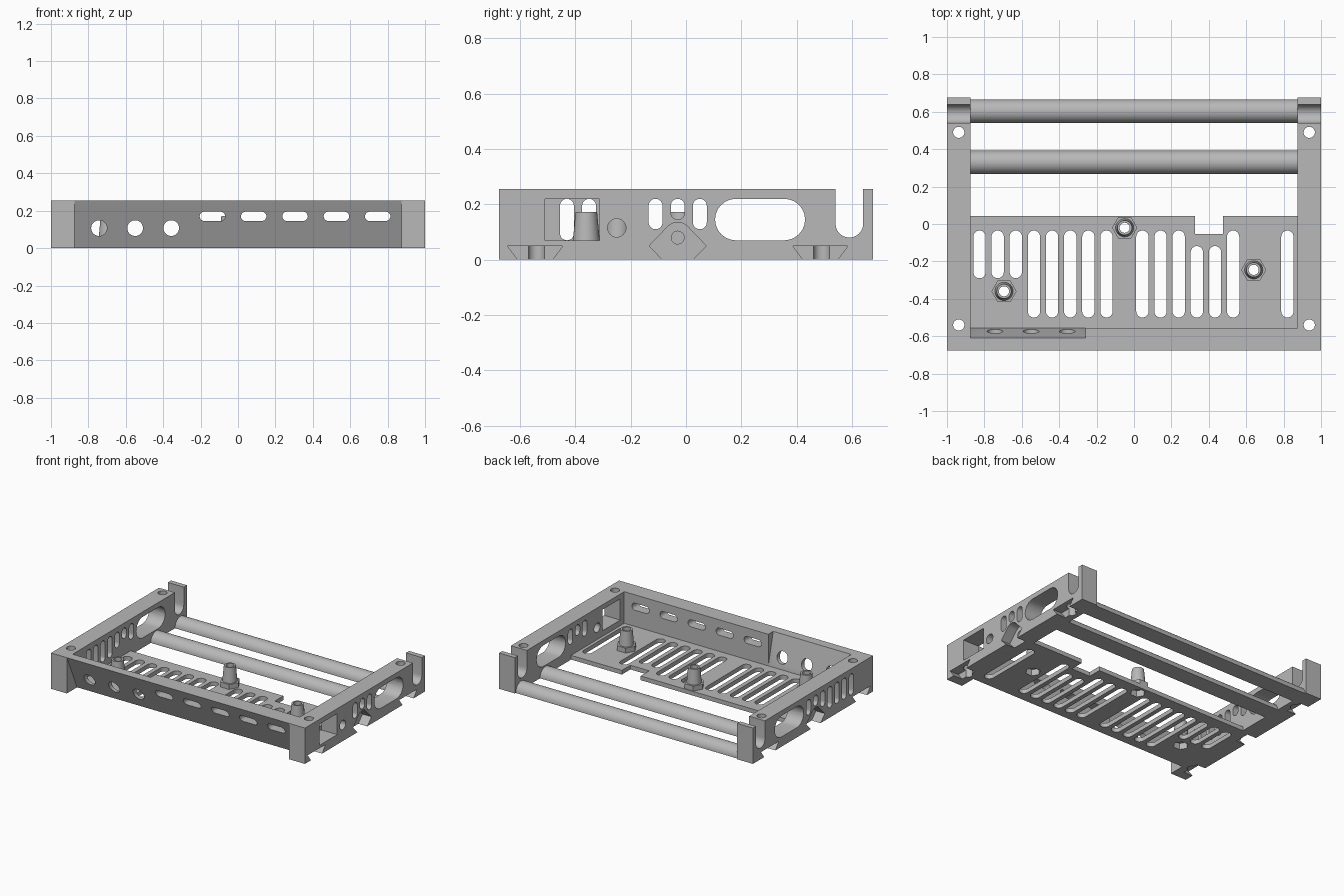
import bpy, bmesh
from math import pi, cos, sin

old = bpy.data.objects.get("Cube")
if old:
    bpy.data.objects.remove(old, do_unlink=True)

grey = bpy.data.materials.new("plain grey")
grey.use_nodes = True
COLOUR = (0.48, 0.48, 0.48, 1)
grey.diffuse_color = COLOUR
grey.node_tree.nodes["Principled BSDF"].inputs["Base Color"].default_value = COLOUR

H = 0.255        # frame height
INNER = 0.875    # inner face of the side walls
FLOOR = 0.03     # floor thickness


def place(axis, a, b, t):
    return {"x": (t, a, b), "y": (a, t, b), "z": (a, b, t)}[axis]


def rect(a0, a1, b0, b1):
    return [(a0, b0), (a1, b0), (a1, b1), (a0, b1)]


def circle(a, b, r, n=32):
    return [(a + r * cos(2 * pi * i / n), b + r * sin(2 * pi * i / n)) for i in range(n)]


def slot(a0, a1, b0, b1, n=12):
    """Stadium outline filling a rectangle, rounded on its short ends."""
    r = min(a1 - a0, b1 - b0) / 2
    tall = (b1 - b0) > (a1 - a0)
    start = 0 if tall else -pi / 2
    ends = ((a0 + r, b1 - r), (a0 + r, b0 + r)) if tall else ((a1 - r, b0 + r), (a0 + r, b0 + r))
    return [(ca + r * cos(start + k * pi + pi * i / n), cb + r * sin(start + k * pi + pi * i / n))
            for k, (ca, cb) in enumerate(ends) for i in range(n + 1)]


def prisms(name, axis, lo, hi, outlines):
    """One object holding an extrusion of every outline along the axis."""
    bm = bmesh.new()
    for outline in outlines:
        base = [bm.verts.new(place(axis, a, b, lo)) for a, b in outline]
        top = [bm.verts.new(place(axis, a, b, hi)) for a, b in outline]
        bm.faces.new(base)
        bm.faces.new(top)
        for i in range(len(base)):
            j = (i + 1) % len(base)
            bm.faces.new((base[i], base[j], top[j], top[i]))
    bmesh.ops.recalc_face_normals(bm, faces=bm.faces)
    mesh = bpy.data.meshes.new(name)
    bm.to_mesh(mesh)
    bm.free()
    mesh.materials.append(grey)
    obj = bpy.data.objects.new(name, mesh)
    bpy.context.scene.collection.objects.link(obj)
    return obj


def activate(obj):
    bpy.ops.object.select_all(action="DESELECT")
    obj.select_set(True)
    bpy.context.view_layer.objects.active = obj


def boolean(obj, other, operation="DIFFERENCE"):
    mod = obj.modifiers.new("bool", "BOOLEAN")
    mod.operation, mod.solver, mod.object = operation, "EXACT", other
    activate(obj)
    bpy.ops.object.modifier_apply(modifier=mod.name)
    bpy.data.objects.remove(other, do_unlink=True)


def cut(obj, axis, lo, hi, outlines):
    cutter = prisms("cutter", axis, lo, hi, outlines)
    cutter.hide_render = True
    boolean(obj, cutter)


def smooth(obj):
    activate(obj)
    bpy.ops.object.shade_smooth_by_angle(angle=0.6)


# Side walls
def dovetail(y):
    return [(y - 0.055, -0.01), (y + 0.055, -0.01), (y + 0.1, 0.05), (y - 0.1, 0.05)]


MOUNT_Y = -0.03
mount = [(MOUNT_Y - 0.045, -0.01), (MOUNT_Y + 0.045, -0.01), (MOUNT_Y + 0.103, 0.05)]
mount += [(MOUNT_Y + 0.05 * cos(t * pi / 8), 0.085 + 0.05 * sin(t * pi / 8)) for t in range(2, 7)]
mount += [(MOUNT_Y - 0.103, 0.05)]

for side, name in ((1, "left_wall"), (-1, "right_wall")):
    lo, hi = sorted((side * INNER, side))
    wall = prisms(name, "x", lo, hi, [rect(-0.675, 0.675, 0, H)])
    # cradle notch, large window and vent slots
    holes = [slot(0.54, 0.64, 0.08, 0.4), slot(0.105, 0.43, 0.07, 0.22)]
    for i in range(3 if side > 0 else 7):
        y = 0.05 - 0.08 * i
        z0 = 0.145 if i == 1 else 0.11 if i < 3 else 0.07
        holes.append(slot(y - 0.025, y + 0.025, z0, 0.22))
    if side > 0:
        holes += [rect(-0.51, -0.312, 0.07, 0.22), circle(-0.25, 0.115, 0.033)]
    cut(wall, "x", lo - 0.01, hi + 0.01, holes)
    # dovetail and mount recesses under the outer face
    r_lo, r_hi = sorted((side * 0.93, side * 1.01))
    cut(wall, "x", r_lo, r_hi, [dovetail(-0.545), mount, dovetail(0.485)])
    r_lo, r_hi = sorted((side * 0.89, side * 0.95))
    cut(wall, "x", r_lo, r_hi, [circle(MOUNT_Y, 0.08, 0.023)])
    # vertical screw holes
    cut(wall, "z", -0.01, H + 0.01, [circle(side * 0.937, y, 0.03) for y in (-0.54, 0.49)])
    smooth(wall)

# Sloping front panel: thick run with slots, thin run with round holes
thick = prisms("front_panel_slotted", "x", -0.26, INNER,
               [[(-0.675, H), (-0.555, H), (-0.555, 0), (-0.56, 0)]])
cut(thick, "y", -0.7, -0.5, [slot(x - 0.068, x + 0.068, 0.145, 0.195)
                             for x in (-0.137, 0.084, 0.305, 0.526, 0.747)])
thin = prisms("front_panel_round_holes", "x", -INNER, -0.26,
              [[(-0.675, H), (-0.61, H), (-0.555, FLOOR), (-0.555, 0), (-0.56, 0)]])
cut(thin, "y", -0.7, -0.5, [circle(x, 0.107, 0.042) for x in (-0.743, -0.55, -0.357)]
    + [slot(-0.205, -0.07, 0.145, 0.195)])
smooth(thick)
smooth(thin)

# Vented floor with a rear notch
STANDOFFS = ((-0.05, -0.02), (0.64, -0.245), (-0.695, -0.36))
floor = prisms("floor", "z", 0, FLOOR, [rect(-INNER, INNER, -0.56, 0.043)])
vents = [rect(0.327, 0.475, -0.053, 0.1)]
for x, y0, y1 in ([(-0.826 + 0.097 * i, -0.29, -0.035) for i in range(3)]
                  + [(-0.535 + 0.097 * i, -0.5, -0.035) for i in range(5)]
                  + [(0.045 + 0.097 * i, -0.5, -0.118 if i in (3, 4) else -0.035) for i in range(6)]
                  + [(0.82, -0.5, -0.035)]):
    vents.append(slot(x - 0.033, x + 0.033, y0, y1))
cut(floor, "z", -0.01, FLOOR + 0.01, vents)
cut(floor, "z", -0.01, FLOOR + 0.01, [circle(x, y, 0.05, 6) for x, y in STANDOFFS])
smooth(floor)

# Standoffs: hexagonal base, tapered post, bore and nut pocket
for i, (x, y) in enumerate(STANDOFFS):
    post = prisms(f"standoff_{i + 1}", "z", 0.01, 0.065, [circle(x, y, 0.067, 6)])
    taper = prisms("taper", "z", 0.05, 0.172, [circle(x, y, 0.05)])
    for v in taper.data.vertices:
        if v.co.z > 0.1:
            v.co.x = x + (v.co.x - x) * 0.78
            v.co.y = y + (v.co.y - y) * 0.78
    boolean(post, taper, "UNION")
    cut(post, "z", -0.01, 0.045, [circle(x, y, 0.05, 6)])
    cut(post, "z", -0.01, 0.2, [circle(x, y, 0.027)])
    smooth(post)

# Half-round cross bars at the back
for name, y in (("rear_bar", 0.603), ("middle_bar", 0.33)):
    outline = [(y + 0.0625 * cos(pi * i / 24), 0.0625 * sin(pi * i / 24)) for i in range(25)]
    smooth(prisms(name, "x", -INNER, INNER, [outline]))
